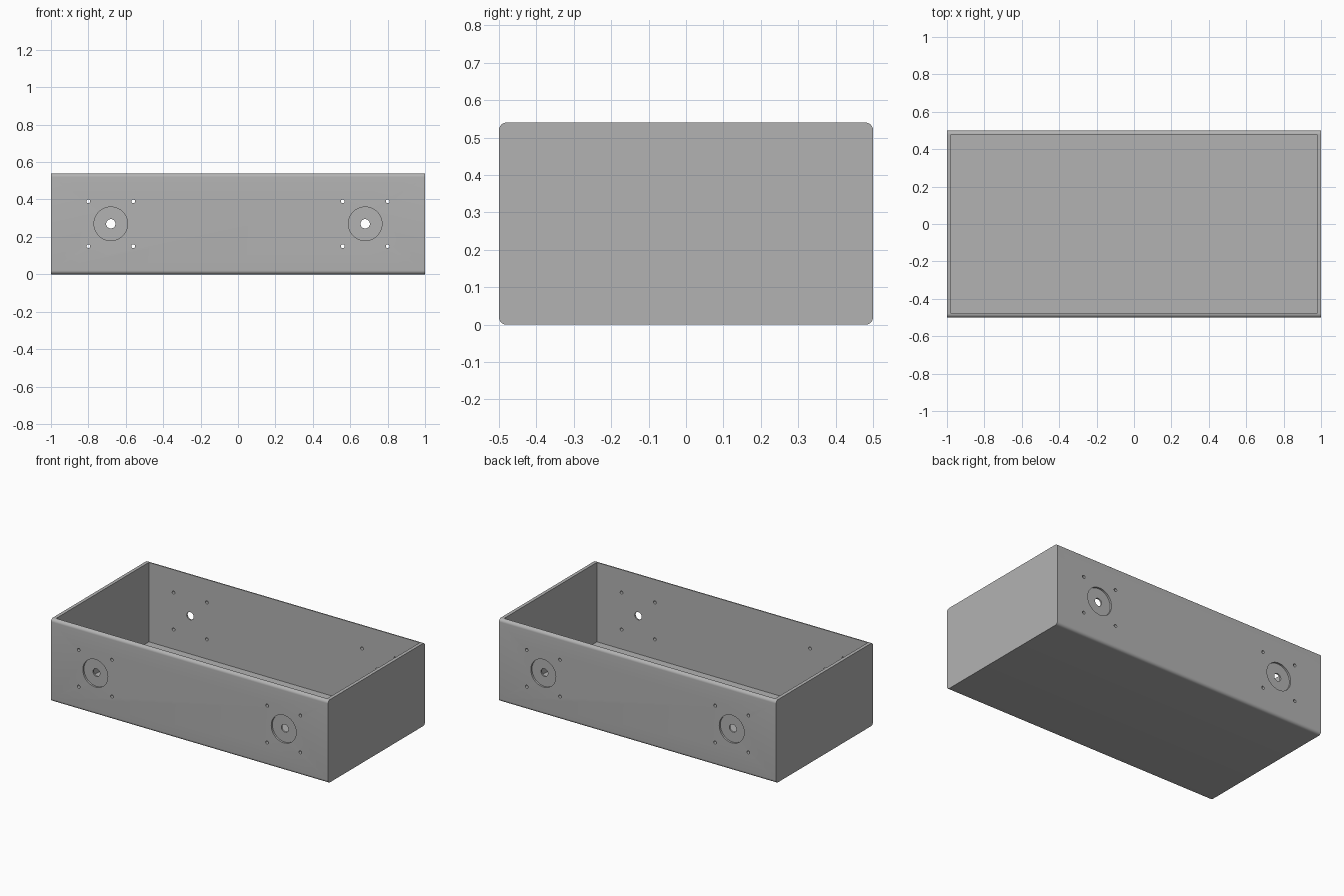
import bpy, bmesh
from math import radians
from mathutils import Matrix, Vector

LENGTH, DEPTH, HEIGHT = 2.0, 1.0, 0.54
WALL, ROUND = 0.022, 0.02
HUB_X, HUB_Z = 0.68, 0.27
RECESS = 0.012

cube = bpy.data.objects.get("Cube")
if cube:
    bpy.data.objects.remove(cube, do_unlink=True)

grey = bpy.data.materials.new("plain grey")
grey.use_nodes = True
colour = (0.45, 0.45, 0.45, 1)
grey.diffuse_color = colour
grey.node_tree.nodes["Principled BSDF"].inputs["Base Color"].default_value = colour


def make_object(name, bm):
    mesh = bpy.data.meshes.new(name)
    bm.to_mesh(mesh)
    bm.free()
    mesh.materials.append(grey)
    obj = bpy.data.objects.new(name, mesh)
    bpy.context.collection.objects.link(obj)
    return obj


def add_box(bm, size, centre):
    matrix = Matrix.Translation(centre) @ Matrix.Diagonal((*size, 1))
    bmesh.ops.create_cube(bm, size=1, matrix=matrix)


def add_rod(bm, x, y, z, radius, length, sides):
    # Cylinder lying along y
    matrix = Matrix.Translation((x, y, z)) @ Matrix.Rotation(radians(90), 4, "X")
    bmesh.ops.create_cone(bm, cap_ends=True, segments=sides, radius1=radius,
                          radius2=radius, depth=length, matrix=matrix)


def cut(target, cutter):
    # Subtract the cutter, bake the result, then drop the cutter
    cutter.hide_render = True
    mod = target.modifiers.new("cut", "BOOLEAN")
    mod.operation = "DIFFERENCE"
    mod.solver = "EXACT"
    mod.object = cutter
    graph = bpy.context.evaluated_depsgraph_get()
    mesh = bpy.data.meshes.new_from_object(target.evaluated_get(graph))
    target.modifiers.clear()
    target.data = mesh
    bpy.data.objects.remove(cutter, do_unlink=True)


# Outer block, rounded along its four long edges
bm = bmesh.new()
add_box(bm, (LENGTH, DEPTH, HEIGHT), (0, 0, HEIGHT / 2))
long_edges = [e for e in bm.edges
              if abs((e.verts[0].co - e.verts[1].co).normalized().x) > 0.9]
bmesh.ops.bevel(bm, geom=long_edges, offset=ROUND, segments=8,
                profile=0.5, affect="EDGES")
tray = make_object("open_tray", bm)

# Open cavity
bm = bmesh.new()
add_box(bm, (LENGTH - 2 * WALL, DEPTH - 2 * WALL, HEIGHT),
        (0, 0, WALL + HEIGHT / 2))
cut(tray, make_object("cavity_cutter", bm))

# Round recesses on the outside of the front and back walls
bm = bmesh.new()
for x in (-HUB_X, HUB_X):
    for y in (-DEPTH / 2, DEPTH / 2):
        add_rod(bm, x, y, HUB_Z, 0.09, 2 * RECESS, 64)
cut(tray, make_object("recess_cutter", bm))

# Centre holes and screw holes through both walls
bm = bmesh.new()
for x in (-HUB_X, HUB_X):
    add_rod(bm, x, 0, HUB_Z, 0.025, DEPTH * 1.2, 32)
    for dx in (-0.12, 0.12):
        for dz in (-0.12, 0.12):
            add_rod(bm, x + dx, 0, HUB_Z + dz, 0.01, DEPTH * 1.2, 20)
cut(tray, make_object("hole_cutter", bm))

# Smooth rounds, sharp corners
bpy.ops.object.select_all(action="DESELECT")
tray.select_set(True)
bpy.context.view_layer.objects.active = tray
bpy.ops.object.shade_smooth_by_angle(angle=radians(30))
